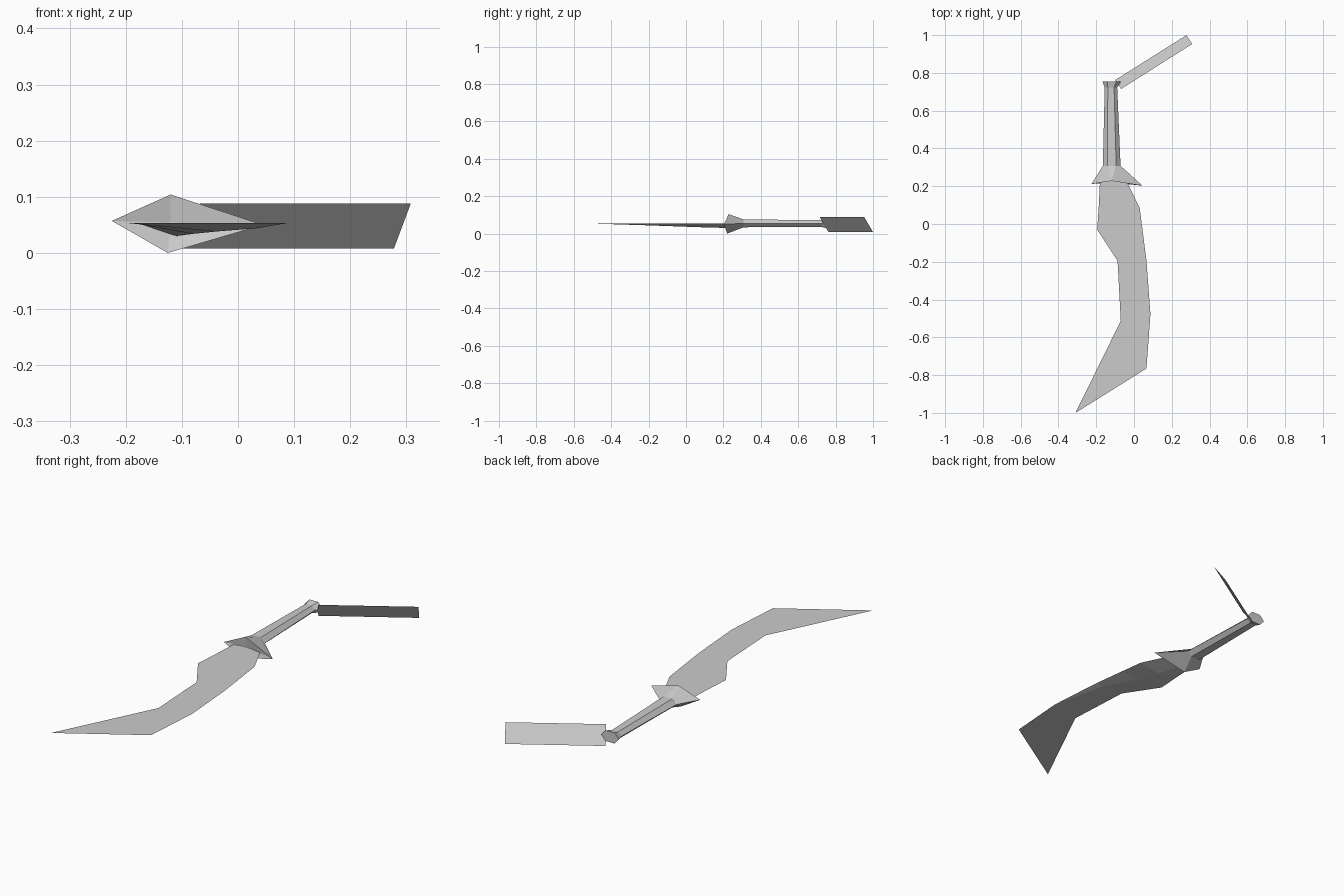
import bpy
import bmesh
from math import cos, sin, pi

if "Cube" in bpy.data.objects:
    bpy.data.objects.remove(bpy.data.objects["Cube"])

# One plain grey for the whole weapon
GREY = (0.6, 0.6, 0.6, 1.0)
grey = bpy.data.materials.new("plain grey")
grey.use_nodes = True
grey.diffuse_color = GREY
grey.node_tree.nodes["Principled BSDF"].inputs["Base Color"].default_value = GREY


def finish(name, bm):
    mesh = bpy.data.meshes.new(name)
    bm.to_mesh(mesh)
    bm.free()
    mesh.materials.append(grey)
    obj = bpy.data.objects.new(name, mesh)
    bpy.context.collection.objects.link(obj)
    return obj


def hexagon(x, y, z, rx, rz):
    """Six-sided ring around the y axis with corners on the left and right."""
    return [(x + rx * cos(i * pi / 3), y, z + rz * sin(i * pi / 3) / sin(pi / 3))
            for i in range(6)]


def loft(name, rings, start, end):
    """Skin a list of rings, closing both ends with fans to a centre point."""
    bm = bmesh.new()
    loops = [[bm.verts.new(p) for p in ring] for ring in rings]
    n = len(loops[0])
    for a, b in zip(loops, loops[1:]):
        for i in range(n):
            j = (i + 1) % n
            bm.faces.new((a[i], a[j], b[j], b[i]))
    for centre, loop in ((start, loops[0]), (end, loops[-1])):
        c = bm.verts.new(centre)
        for i in range(n):
            bm.faces.new((c, loop[i], loop[(i + 1) % n]))
    bmesh.ops.remove_doubles(bm, verts=bm.verts, dist=0.0005)
    bmesh.ops.recalc_face_normals(bm, faces=bm.faces)
    return finish(name, bm)


# Blade: flat on top, shallow ridge below, fading to a paper-thin hooked tip
BLADE_Z = 0.053
stations = [  # left edge, right edge
    ((-0.18, 0.23), (-0.04, 0.23)),
    ((-0.187, 0.085), (0.03, 0.085)),
    ((-0.195, -0.03), (0.045, -0.03)),
    ((-0.087, -0.195), (0.066, -0.195)),
    ((-0.07, -0.513), (0.087, -0.476)),
    ((-0.31, -1.0), (0.066, -0.765)),
]
ridge_points = [(-0.11, 0.23, 0.03), (-0.08, 0.085, 0.034),
                (-0.04, -0.03, 0.038), (0.035, -0.195, 0.044)]
bm = bmesh.new()
left = [bm.verts.new((*a, BLADE_Z)) for a, b in stations]
right = [bm.verts.new((*b, BLADE_Z)) for a, b in stations]
ridge = [bm.verts.new(p) for p in ridge_points]
for i in range(5):
    bm.faces.new((left[i], left[i + 1], right[i + 1], right[i]))
for i in range(3):
    bm.faces.new((left[i], ridge[i], ridge[i + 1], left[i + 1]))
    bm.faces.new((ridge[i], right[i], right[i + 1], ridge[i + 1]))
bm.faces.new((left[3], ridge[3], right[4], left[4]))
bm.faces.new((ridge[3], right[3], right[4]))
bm.faces.new((left[0], right[0], ridge[0]))
finish("blade", bm)

# Guard: diamond-shaped front narrowing back to the grip
top, bottom = (-0.12, 0.228, 0.104), (-0.125, 0.22, 0.0)
guard_front = [(0.045, 0.203, 0.05), top, top,
               (-0.225, 0.212, 0.057), bottom, bottom]
loft("guard", [guard_front, hexagon(-0.118, 0.308, 0.055, 0.047, 0.021)],
     (-0.12, 0.235, 0.054), (-0.118, 0.308, 0.055))

# Grip: tapered six-sided bar
loft("grip", [hexagon(-0.118, 0.305, 0.055, 0.047, 0.021),
              hexagon(-0.122, 0.725, 0.054, 0.033, 0.018)],
     (-0.118, 0.305, 0.055), (-0.122, 0.725, 0.054))

# Pommel: short flare at the end of the grip
loft("pommel", [hexagon(-0.122, 0.722, 0.054, 0.033, 0.018),
                hexagon(-0.118, 0.754, 0.054, 0.048, 0.026)],
     (-0.122, 0.722, 0.054), (-0.118, 0.754, 0.054))

# Ribbon: thin leaning strip trailing from the pommel
bm = bmesh.new()
strip = [(-0.10, 0.762, 0.008), (-0.068, 0.715, 0.088),
         (0.308, 0.953, 0.088), (0.278, 1.0, 0.008)]
bm.faces.new([bm.verts.new(p) for p in reversed(strip)])
bm.normal_update()
for face in bm.faces:
    if face.normal.z < 0:
        face.normal_flip()
finish("ribbon", bm)
